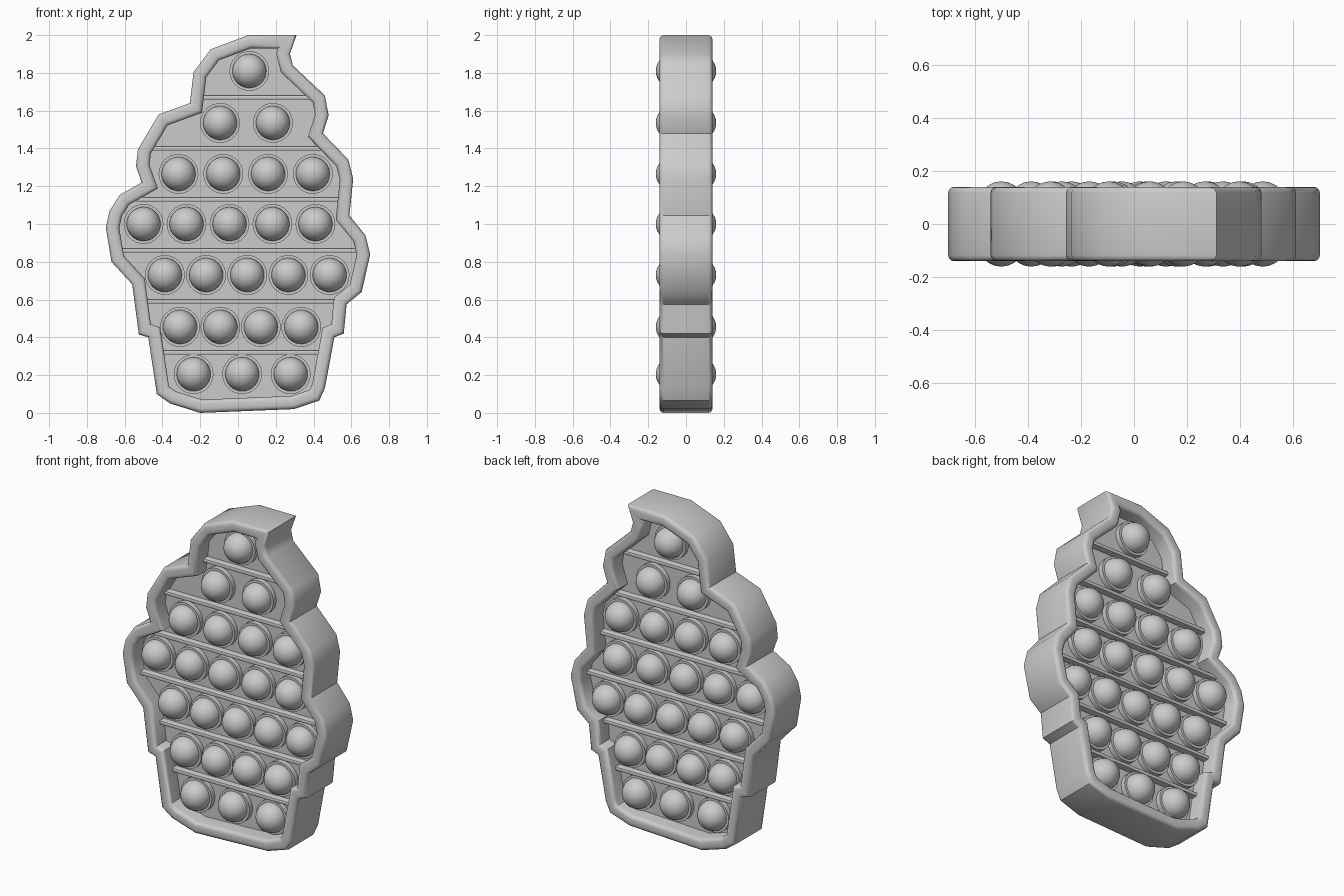
import bpy, bmesh, math
from mathutils import Vector, Matrix

if "Cube" in bpy.data.objects:
    bpy.data.objects.remove(bpy.data.objects["Cube"])

FACE, PLATE, RIM = 0.14, 0.04, 0.07   # half depths and rim width

grey = bpy.data.materials.new("soft_grey")
grey.use_nodes = True
COLOUR = (0.6, 0.6, 0.6, 1)
grey.diffuse_color = COLOUR
grey.node_tree.nodes["Principled BSDF"].inputs["Base Color"].default_value = COLOUR

# Outline in x, z, clockwise from the tip
OUTLINE = [Vector(p) for p in (
    (.31, 2), (.275, 1.9), (.29, 1.84), (.46, 1.68), (.48, 1.575), (.45, 1.48),
    (.585, 1.34), (.61, 1.24), (.59, 1.045), (.675, .94), (.7, .84), (.655, .64),
    (.575, .575), (.56, .42), (.51, .4), (.46, .13), (.43, .065), (.295, .02),
    (-.2, 0), (-.36, .05), (-.43, .1), (-.475, .4), (-.525, .415), (-.56, .68),
    (-.67, .8), (-.7, .98), (-.68, 1.07), (-.625, 1.155), (-.51, 1.22), (-.54, 1.305),
    (-.53, 1.395), (-.42, 1.58), (-.255, 1.64), (-.235, 1.805), (-.145, 1.925), (.055, 2))]


def inset(points, width):
    """Move every corner inward along its mitre."""
    result = []
    for i, p in enumerate(points):
        a = (p - points[i - 1]).normalized()
        b = (points[(i + 1) % len(points)] - p).normalized()
        na, nb = Vector((a.y, -a.x)), Vector((b.y, -b.x))
        result.append(p + (na + nb) * width / max(1 + na.dot(nb), 0.4))
    return result


def span(points, z):
    """Leftmost and rightmost crossing of the outline at a height."""
    xs = []
    for i, q in enumerate(points):
        p = points[i - 1]
        if (p.y - z) * (q.y - z) < 0:
            xs.append(p.x + (q.x - p.x) * (z - p.y) / (q.y - p.y))
    return min(xs), max(xs)


def ring(bm, points, y):
    return [bm.verts.new((p.x, y, p.y)) for p in points]


def bridge(bm, a, b):
    for i in range(len(a)):
        bm.faces.new((a[i - 1], a[i], b[i], b[i - 1]))


def finish(bm, name, angle=40):
    bmesh.ops.recalc_face_normals(bm, faces=bm.faces)
    mesh = bpy.data.meshes.new(name)
    bm.to_mesh(mesh)
    bm.free()
    mesh.materials.append(grey)
    obj = bpy.data.objects.new(name, mesh)
    bpy.context.collection.objects.link(obj)
    bpy.ops.object.select_all(action="DESELECT")
    obj.select_set(True)
    bpy.context.view_layer.objects.active = obj
    bpy.ops.object.shade_smooth_by_angle(angle=math.radians(angle))
    return obj


# Rounded rim
inner = inset(OUTLINE, RIM)
bm = bmesh.new()
loops = [ring(bm, pts, y) for pts, y in
         ((OUTLINE, -FACE), (OUTLINE, FACE), (inner, FACE), (inner, -FACE))]
for i in range(4):
    bridge(bm, loops[i - 1], loops[i])
edges = [bm.edges.get((loop[i - 1], loop[i])) for loop in loops for i in range(len(loop))]
bmesh.ops.bevel(bm, geom=edges, offset=0.022, segments=3, profile=0.5,
                affect="EDGES", clamp_overlap=True)
finish(bm, "rim")

# Thin plate inside the rim
bm = bmesh.new()
sheet = inset(OUTLINE, RIM * 0.7)
front, back = ring(bm, sheet, -PLATE), ring(bm, sheet, PLATE)
bridge(bm, front, back)
bm.faces.new(front)
bm.faces.new(back)
finish(bm, "plate", 30)

# Ribs between the bubble rows, on both sides
for i in range(6):
    z = 0.32 + 0.27 * i
    left, right = span(inner, z)
    bm = bmesh.new()
    bmesh.ops.create_cube(bm, size=1)
    bmesh.ops.transform(bm, verts=bm.verts, matrix=Matrix.Translation(
        ((left + right) / 2, 0, z)) @ Matrix.Diagonal((right - left + 0.02, 0.16, 0.024, 1)))
    long_edges = [e for e in bm.edges if abs(e.verts[0].co.x - e.verts[1].co.x) > 0.1]
    bmesh.ops.bevel(bm, geom=long_edges, offset=0.007, segments=2, profile=0.5,
                    affect="EDGES")
    finish(bm, f"rib_{i + 1}")

# Bubble: low collar and dome, turned about the y axis
bm = bmesh.new()
profile = [(0.105, 0.03), (0.105, 0.07)]
for i in range(11):
    t = math.pi / 2 * i / 10
    profile.append((0.09 * math.cos(t), 0.07 + 0.09 * math.sin(t)))
verts = [bm.verts.new((r, -h, 0)) for r, h in profile]
line = [bm.edges.new(pair) for pair in zip(verts, verts[1:])]
bmesh.ops.spin(bm, geom=verts + line, cent=(0, 0, 0), axis=(0, 1, 0),
               angle=math.tau, steps=32, use_duplicate=False)
bmesh.ops.remove_doubles(bm, verts=bm.verts, dist=0.0005)
bubble = finish(bm, "bubble_front")

# Rows: height, first x, spacing, count
ROWS = ((1.81, .06, 0, 1), (1.535, -.095, .28, 2), (1.265, -.315, .237, 4),
        (1, -.5, .2275, 5), (.73, -.387, .218, 5), (.455, -.307, .214, 4),
        (.205, -.235, .257, 3))
first = True
for z, x, step, count in ROWS:
    for i in range(count):
        for side, turn in (("front", 0), ("back", math.pi)):
            if first:
                obj, first = bubble, False
            else:
                obj = bpy.data.objects.new(f"bubble_{side}", bubble.data)
                bpy.context.collection.objects.link(obj)
            obj.location = (x + step * i, 0, z)
            obj.rotation_euler.z = turn
